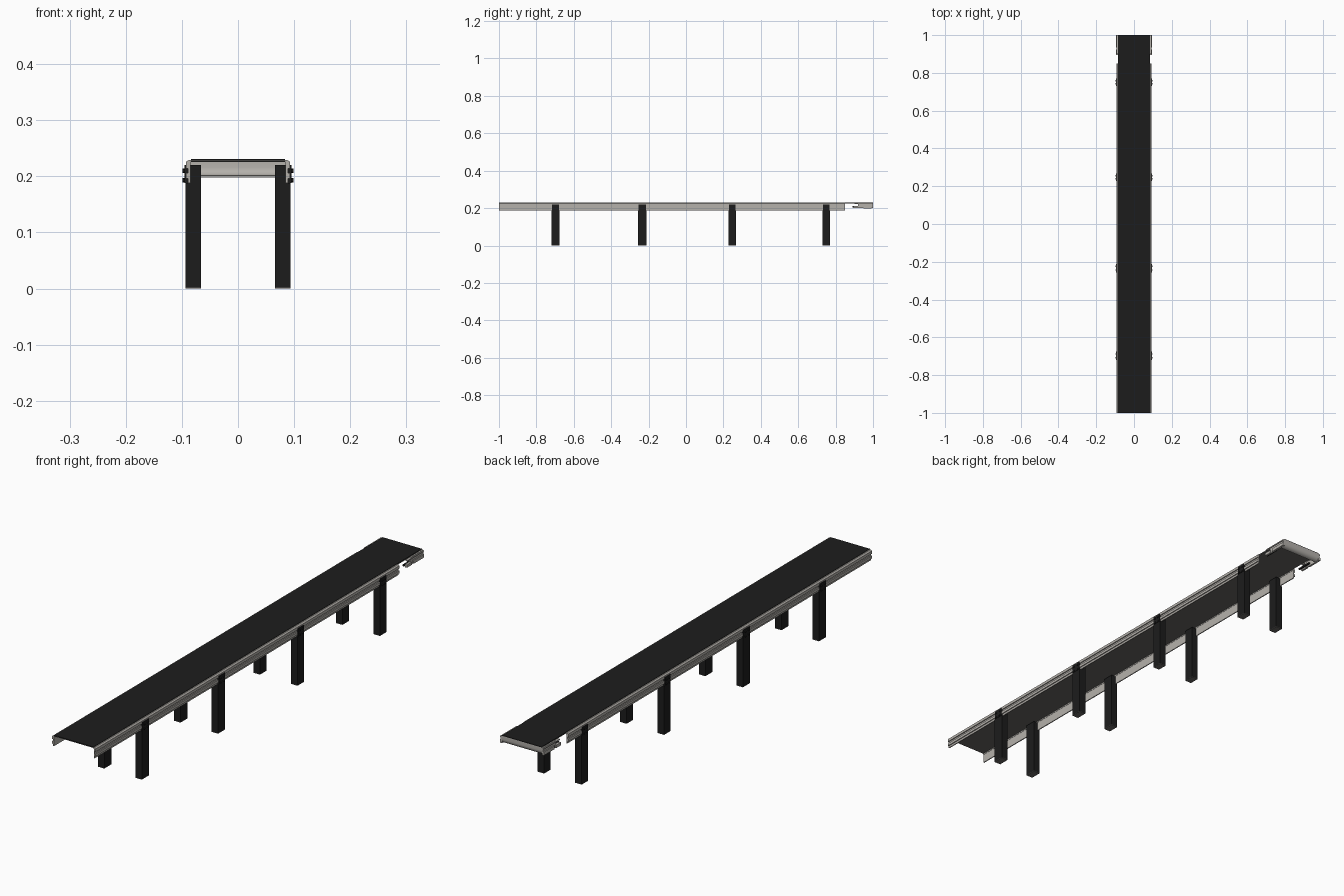
import bpy, bmesh, math

if "Cube" in bpy.data.objects:
    bpy.data.objects.remove(bpy.data.objects["Cube"])

def material(name, c):
    m = bpy.data.materials.new(name)
    m.diffuse_color = (*c, 1)
    m.use_nodes = True
    m.node_tree.nodes["Principled BSDF"].inputs["Base Color"].default_value = m.diffuse_color
    return m

BLACK = material("black", (0.012, 0.012, 0.012))
METAL = material("warm_metal", (0.46, 0.44, 0.41))
DARK = material("dark_metal", (0.13, 0.125, 0.12))

def finish(name, bm, mat):
    bmesh.ops.recalc_face_normals(bm, faces=bm.faces)
    me = bpy.data.meshes.new(name)
    bm.to_mesh(me)
    bm.free()
    me.materials.append(mat)
    ob = bpy.data.objects.new(name, me)
    bpy.context.collection.objects.link(ob)
    return ob

def box(name, x, y, z, mat):
    bm = bmesh.new()
    bmesh.ops.create_cube(bm, size=1)
    for v in bm.verts:
        for i, (a, b) in enumerate((x, y, z)):
            v.co[i] = a + (v.co[i] + 0.5) * (b - a)
    return finish(name, bm, mat)

def prism(name, profile, place, a, b, mat):
    """Extrude a closed 2D profile between positions a and b."""
    bm = bmesh.new()
    f = bm.faces.new([bm.verts.new(place(p, q, a)) for p, q in profile])
    ex = bmesh.ops.extrude_face_region(bm, geom=[f])
    d = place(0, 0, b)[:]
    o = place(0, 0, a)
    for g in ex["geom"]:
        if isinstance(g, bmesh.types.BMVert):
            for i in range(3):
                g.co[i] += d[i] - o[i]
    return finish(name, bm, mat)

def mirror(ob):
    m = ob.modifiers.new("mirror", 'MIRROR')
    m.use_axis[0] = True
    return ob

along_y = lambda p, q, t: (p, t, q)
along_x = lambda p, q, t: (t, p, q)

# belt and the two bed plates beneath it
box("belt", (-0.084, 0.084), (-1, 1), (0.2285, 0.2305), BLACK)
box("bed_plate_front", (-0.084, 0.084), (-1, 0), (0.2265, 0.2285), DARK)
box("bed_plate_back", (-0.084, 0.084), (0, 0.995), (0.2255, 0.2285), DARK)

# slotted side rails
rail = [(0.084, 0.229), (0.088, 0.229), (0.093, 0.225), (0.093, 0.214),
        (0.089, 0.214), (0.089, 0.206), (0.093, 0.206), (0.093, 0.196),
        (0.089, 0.196), (0.089, 0.188), (0.085, 0.188), (0.085, 0.222),
        (0.084, 0.222)]
mirror(prism("side_rail", rail, along_y, -1, 0.85, METAL))

# end section: side cheeks, tensioner arms and curled end cover
cheek = [(0.92, 0.2), (0.99, 0.198), (1.0, 0.203), (1.0, 0.228), (0.925, 0.228), (0.92, 0.221)]
mirror(prism("end_cheek", cheek, along_x, 0.085, 0.09, METAL))
mirror(box("end_flange", (0.085, 0.094), (0.935, 1), (0.2, 0.213), METAL))
mirror(box("end_lip", (0.084, 0.093), (0.9, 1), (0.222, 0.226), METAL))
mirror(box("tension_block", (0.086, 0.094), (0.895, 0.925), (0.2, 0.211), METAL))
mirror(box("tension_screw", (0.078, 0.084), (0.89, 0.95), (0.204, 0.21), BLACK))
outer, inner = [(0.98, 0.2285), (1, 0.2285)], []
for i in range(7):
    t = math.radians(i * 15)
    c, s = math.cos(t), math.sin(t)
    outer.append((0.982 + 0.018 * c, 0.216 - 0.018 * s))
    inner.append((0.982 + 0.015 * c, 0.216 - 0.015 * s))
cover = outer + inner[::-1] + [(0.997, 0.2255), (0.98, 0.2255)]
ob = prism("end_cover", cover, along_x, -0.085, 0.085, METAL)
bpy.context.view_layer.objects.active = ob
ob.select_set(True)
bpy.ops.object.shade_smooth_by_angle()

# legs with outer clamp plates, feet and hex bolts
for n, (y0, y1) in enumerate([(-0.72, -0.676), (-0.256, -0.212), (0.228, 0.268), (0.73, 0.77)]):
    mirror(box(f"leg_{n}", (0.066, 0.094), (y0, y1), (0.002, 0.188), BLACK))
    mirror(box(f"leg_top_{n}", (0.066, 0.085), (y0, y1), (0.188, 0.22), BLACK))
    mirror(box(f"leg_foot_{n}", (0.066, 0.094), (y0, y1), (0, 0.002), DARK))
    mirror(box(f"clamp_{n}", (0.089, 0.0955), (y0 + 0.003, y1 - 0.003), (0.188, 0.22), BLACK))
    bm = bmesh.new()
    for y in (y0 + 0.012, y1 - 0.012):
        for z in (0.193, 0.21):
            r = bmesh.ops.create_cone(bm, cap_ends=True, segments=6, radius1=0.004, radius2=0.004, depth=0.004)
            for v in r["verts"]:
                a, b, c = v.co
                v.co = (0.0965 + c, y + a, z + b)
    mirror(finish(f"clamp_bolts_{n}", bm, BLACK))
